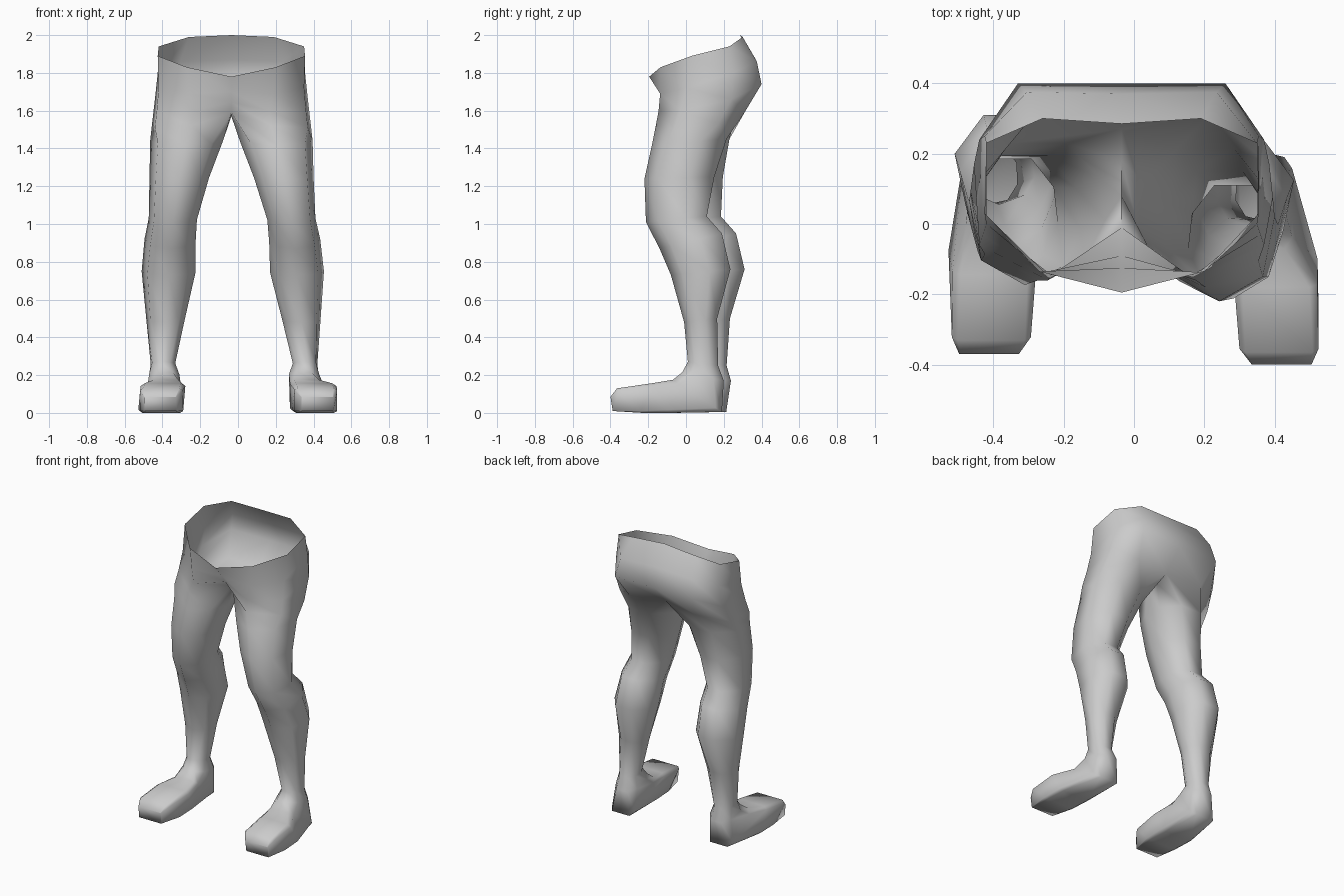
import bpy, bmesh

if "Cube" in bpy.data.objects:
    bpy.data.objects.remove(bpy.data.objects["Cube"])

MID = -0.035  # body centre line

# Half loops of the hips, front centre to back centre: (half width, y, z)
WAIST = [(0, -.195, 1.78), (.235, -.135, 1.83), (.39, .03, 1.89),
         (.385, .23, 1.94), (.225, .30, 1.99), (0, .285, 2.0)]
HIP = [(0, -.125, 1.70), (.22, -.137, 1.69), (.385, .0, 1.72),
       (.39, .25, 1.80), (.27, .375, 1.86), (0, .37, 1.87)]
SEAT = [(0, -.09, 1.645), (.2, -.145, 1.60), (.395, -.03, 1.60),
        (.405, .24, 1.66), (.295, .40, 1.74), (0, .40, 1.74)]
THIGH_TOP = [(0, -.01, 1.59), (.21, -.16, 1.52), (.405, -.06, 1.51),
             (.42, .17, 1.53), (.25, .31, 1.59), (0, .27, 1.60)]
CROTCH = [(0, .18, 1.57), (0, .08, 1.57)]

# Leg and foot rings: front y, z, back y, z, inner x, outer x, squareness
LEG = [(-.18, 1.42, .215, 1.45, .012, .395, .42),
       (-.22, 1.24, .15, 1.25, .085, .40, .42),
       (-.212, 1.01, .11, 1.04, .155, .41, .42),
       (-.14, .87, .19, .95, .165, .435, .42),
       (-.08, .73, .235, .76, .17, .455, .42),
       (-.01, .48, .165, .50, .235, .437, .42),
       (.01, .27, .17, .25, .29, .42, .45)]
FOOT = [(-.02, .215, .20, .17, .27, .43, .5),
        (-.07, .175, .19, .005, .275, .45, .75),
        (-.18, .157, -.09, .0, .285, .522, .8),
        (-.365, .13, -.23, .0, .30, .525, .85),
        (-.40, .085, -.388, .01, .335, .505, .95)]
# Even octagon with a point at the front, for the rounder leg front
ROUND = [(-.7, -.7), (0, -1), (.7, -.7), (1, 0), (.7, .7), (0, 1), (-.7, .7), (-1, 0)]


def ring_points(row, round_front):
    """Eight-sided ring, tilted so it passes its front and back points."""
    yf, zf, yb, zb, x0, x1, t = row
    box = [(-t, -1), (t, -1), (1, -t), (1, t), (t, 1), (-t, 1), (-1, t), (-1, -t)]
    pts = []
    for (u, v), (ru, rv) in zip(box, ROUND):
        w = round_front * (1 - v) / 2
        u, v = u + (ru - u) * w, v + (rv - v) * w
        k = (v + 1) / 2
        pts.append(((x0 + x1) / 2 + u * (x1 - x0) / 2 - MID,
                    yf + (yb - yf) * k, zf + (zb - zf) * k))
    return pts


def place(p, side):
    """Put a half-body point on its side; the left leg stands slightly back."""
    x, y, z = p
    if side > 0 or z > 1.5:
        return (MID + side * x, y, z)
    dx = .035 * max(0, 1 - z / 1.3) + min(.045, .3 * max(0, -y)) * (z < .24)
    dy = .075 * min(1, (1.55 - z) / .5) * min(1, .3 + z * 1.2)
    return (MID - x + dx, y + dy, z)


bm = bmesh.new()
for side in (1, -1):
    def loop(pts):
        return [bm.verts.new(place(p, side)) for p in pts]

    def bridge(a, b, closed):
        n = len(b)
        for i in range(n if closed else n - 1):
            j = (i + 1) % n
            quad = (a[i], b[i], b[j], a[j])
            bm.faces.new(quad if side > 0 else quad[::-1])

    # Hips, open at the waist
    hips = [loop(p) for p in (WAIST, HIP, SEAT)]
    top = loop(THIGH_TOP + CROTCH)
    for a, b in zip(hips, hips[1:] + [top[:6]]):
        bridge(a, b, False)

    # Leg, ankle and foot in one loft, closed at the toe
    rings = [top] + [loop(ring_points(r, 1)) for r in LEG[:-1]]
    rings += [loop(ring_points(LEG[-1], .5))] + [loop(ring_points(r, 0)) for r in FOOT]
    for a, b in zip(rings, rings[1:]):
        bridge(a, b, True)
    bm.faces.new(rings[-1] if side < 0 else rings[-1][::-1])

bmesh.ops.remove_doubles(bm, verts=bm.verts, dist=.0005)
bmesh.ops.recalc_face_normals(bm, faces=bm.faces)

mesh = bpy.data.meshes.new("legs")
bm.to_mesh(mesh)
bm.free()
legs = bpy.data.objects.new("legs", mesh)
bpy.context.collection.objects.link(legs)

grey = bpy.data.materials.new("light grey")
grey.diffuse_color = (.6, .6, .6, 1)
grey.use_nodes = True
grey.node_tree.nodes["Principled BSDF"].inputs["Base Color"].default_value = grey.diffuse_color
mesh.materials.append(grey)

bpy.context.view_layer.objects.active = legs
legs.select_set(True)
bpy.ops.object.shade_smooth_by_angle(angle=1.5)
